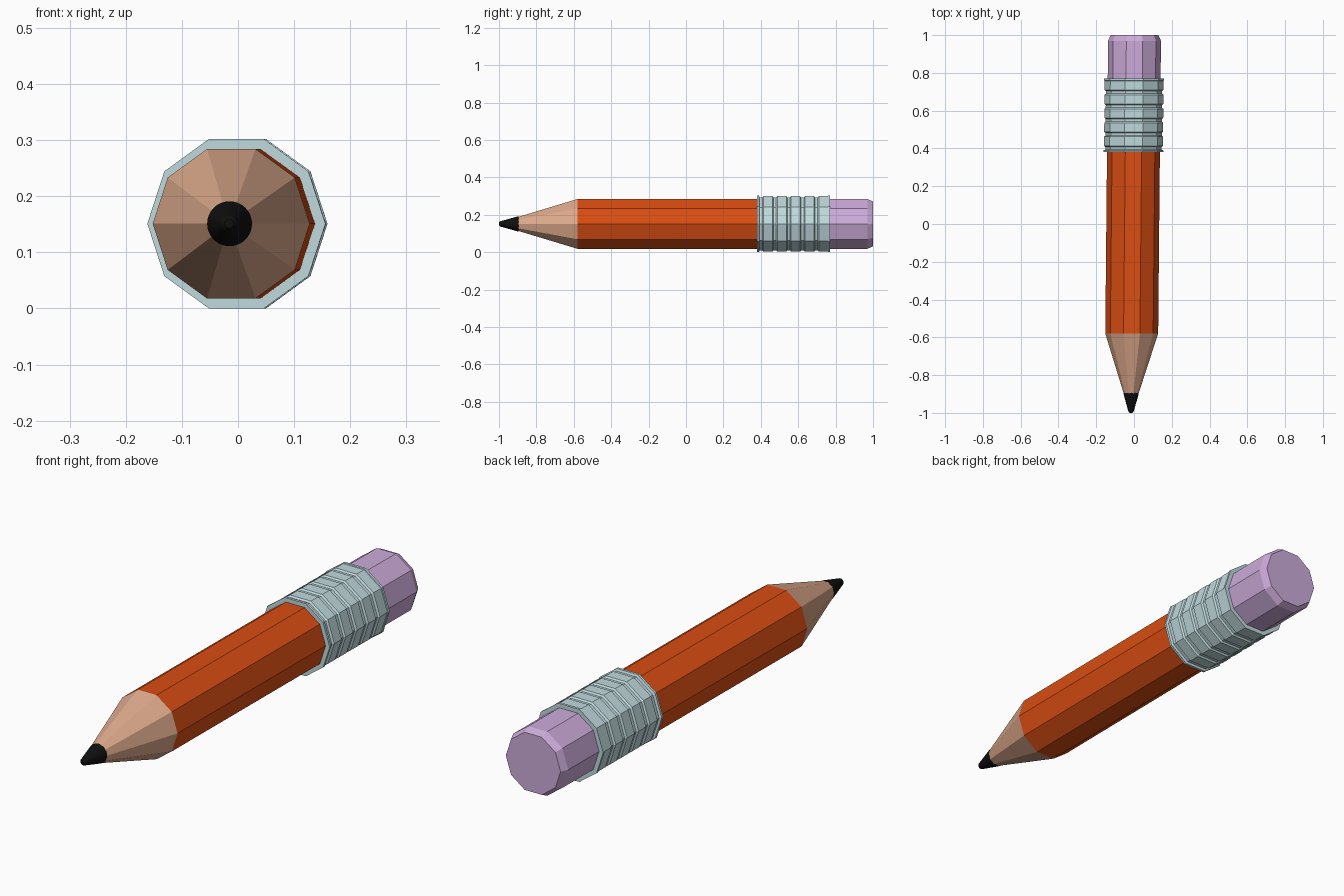
import bpy, bmesh, math

cube = bpy.data.objects.get("Cube")
if cube:
    bpy.data.objects.remove(cube, do_unlink=True)

AXIS_Z = 0.151
AXIS_X = -0.0065
LEAN = 0.0095      # slight sideways drift of the axis along y


def material(name, rgb):
    m = bpy.data.materials.new(name)
    m.use_nodes = True
    color = (*rgb, 1.0)
    m.diffuse_color = color
    m.node_tree.nodes["Principled BSDF"].inputs["Base Color"].default_value = color
    return m


def turned(name, profile, mat, sides=10):
    """Turn (y, radius) points around the pencil axis, with closed ends."""
    bm = bmesh.new()
    rings = []
    for y, r in profile:
        ring = []
        for i in range(sides):
            a = 2 * math.pi * i / sides
            x = AXIS_X + LEAN * y + r * math.cos(a)
            ring.append(bm.verts.new((x, y, AXIS_Z + r * math.sin(a))))
        rings.append(ring)
    for a, b in zip(rings, rings[1:]):
        for i in range(sides):
            j = (i + 1) % sides
            bm.faces.new((a[i], a[j], b[j], b[i]))
    bm.faces.new(rings[0])
    bm.faces.new(rings[-1])
    bmesh.ops.recalc_face_normals(bm, faces=bm.faces)
    mesh = bpy.data.meshes.new(name)
    bm.to_mesh(mesh)
    bm.free()
    mesh.materials.append(mat)
    obj = bpy.data.objects.new(name, mesh)
    bpy.context.collection.objects.link(obj)
    return obj


orange = material("orange paint", (0.70, 0.075, 0.006))
wood = material("bare wood", (0.73, 0.40, 0.26))
metal = material("pale metal", (0.53, 0.70, 0.73))
rubber = material("lilac rubber", (0.61, 0.41, 0.70))
graphite = material("graphite", (0.005, 0.005, 0.005))

# Painted shaft and sharpened wood
turned("shaft", [(-0.58, 0.14), (0.40, 0.14)], orange)
turned("sharpened_wood", [(-0.90, 0.0385), (-0.58, 0.14)], wood)

# Rounder graphite point with a blunt end
turned("graphite_point",
       [(-1.0, 0.008), (-0.993, 0.014), (-0.90, 0.04), (-0.89, 0.038)],
       graphite, sides=32)

# Ferrule: a lip at each end and shallow grooves between wide bands
START, END, BANDS = 0.38, 0.77, 5
LIP, BAND, GROOVE = 0.1587, 0.156, 0.149
profile = [(START, LIP), (START + 0.01, LIP)]
step = (END - START - 0.02) / BANDS
for k in range(BANDS):
    y = START + 0.01 + k * step
    profile += [(y + 0.004, GROOVE), (y + 0.018, GROOVE),
                (y + 0.024, BAND), (y + step - 0.002, BAND)]
profile += [(END - 0.01, LIP), (END, LIP)]
turned("ferrule", profile, metal)

# Eraser with a bevelled end
turned("eraser", [(0.75, 0.14), (0.97, 0.14), (1.0, 0.126)], rubber)
